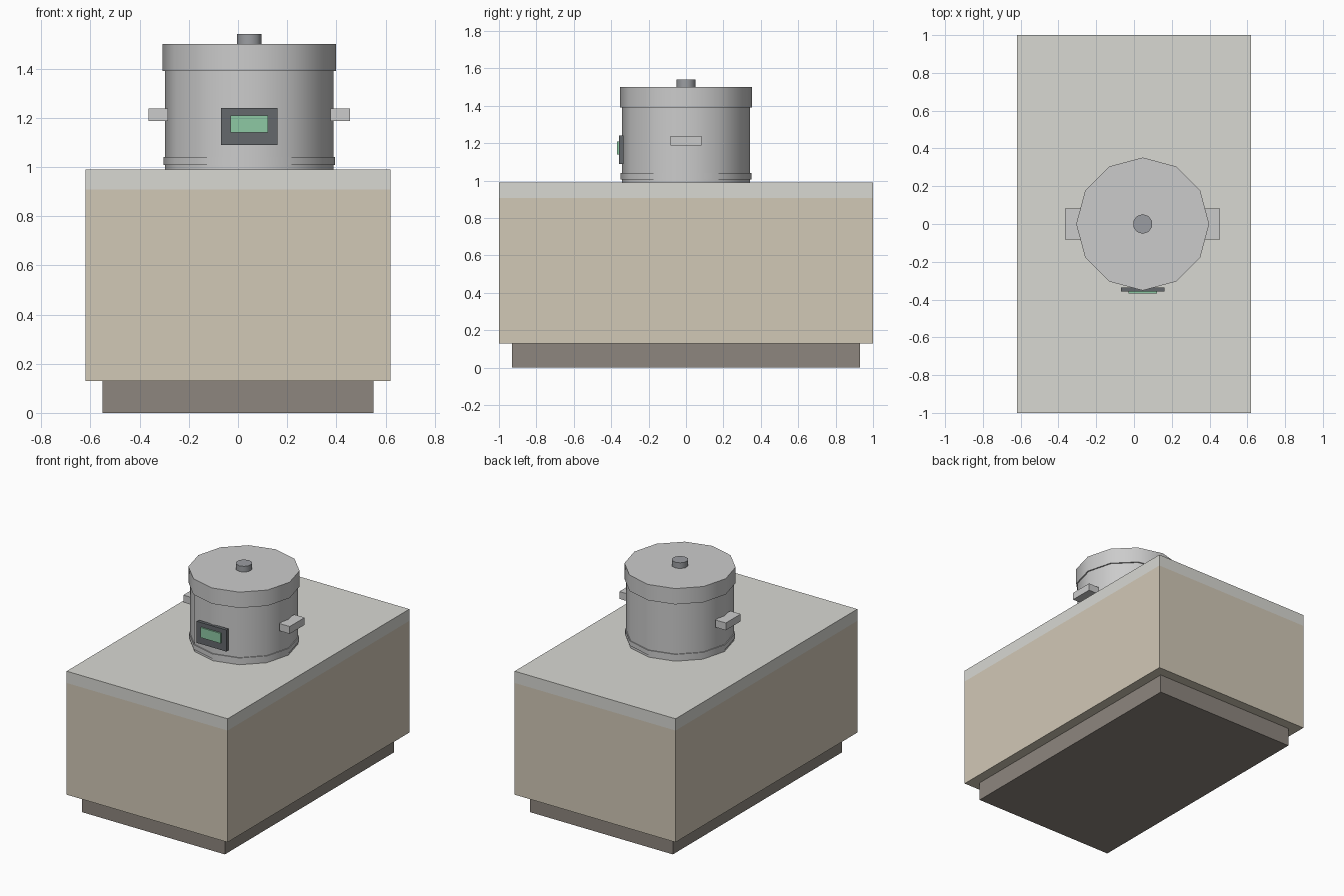
import bpy
import math

if "Cube" in bpy.data.objects:
    bpy.data.objects.remove(bpy.data.objects["Cube"])

CX = 0.046  # pot axis


def material(name, rgb):
    m = bpy.data.materials.new(name)
    m.diffuse_color = (*rgb, 1)
    m.use_nodes = True
    m.node_tree.nodes["Principled BSDF"].inputs["Base Color"].default_value = m.diffuse_color
    return m


def box(name, x, y, z, mat=None):
    """Box from (min, max) pairs on each axis."""
    bpy.ops.mesh.primitive_cube_add(size=1, location=[sum(p) / 2 for p in (x, y, z)])
    o = bpy.context.object
    o.name = name
    o.scale = [p[1] - p[0] for p in (x, y, z)]
    bpy.ops.object.transform_apply(location=False, rotation=False, scale=True)
    if mat:
        o.data.materials.append(mat)
    return o


def drum(name, r, z0, z1, sides=12, mat=None):
    """Smooth-sided upright cylinder on the pot axis."""
    bpy.ops.mesh.primitive_cylinder_add(vertices=sides, radius=r, depth=z1 - z0,
                                        location=(CX, 0, (z0 + z1) / 2))
    o = bpy.context.object
    o.name = name
    bpy.ops.object.shade_smooth_by_angle(angle=math.radians(50))
    if mat:
        o.data.materials.append(mat)
    return o


beige = material("beige", (0.64, 0.58, 0.47))
stone = material("stone", (0.69, 0.69, 0.65))
taupe = material("taupe", (0.27, 0.24, 0.21))
dark = material("dark_grey", (0.13, 0.14, 0.15))
green = material("screen_green", (0.27, 0.58, 0.37))
knob_grey = material("knob_grey", (0.33, 0.34, 0.36))

# Counter
box("plinth", (-0.55, 0.55), (-0.93, 0.93), (0, 0.13), taupe)
box("cabinet", (-0.62, 0.62), (-1, 1), (0.13, 0.908), beige)
box("worktop", (-0.62, 0.62), (-1, 1), (0.908, 0.99), stone)

# Pot with foot ring, lid and knob
drum("pot_body", 0.343, 0.985, 1.40)
drum("foot_ring", 0.349, 1.007, 1.04)
drum("lid", 0.352, 1.39, 1.50)
drum("lid_knob", 0.052, 1.495, 1.54, 10, knob_grey)

# Side handles
for side, s in (("left", -1), ("right", 1)):
    x = sorted((CX + s * 0.33, CX + s * 0.41))
    box(side + "_handle", x, (-0.082, 0.082), (1.187, 1.238))

# Control panel and display
box("control_panel", (CX - 0.115, CX + 0.115), (-0.358, -0.335), (1.09, 1.24), dark)
box("display", (CX - 0.076, CX + 0.076), (-0.368, -0.35), (1.14, 1.21), green)
